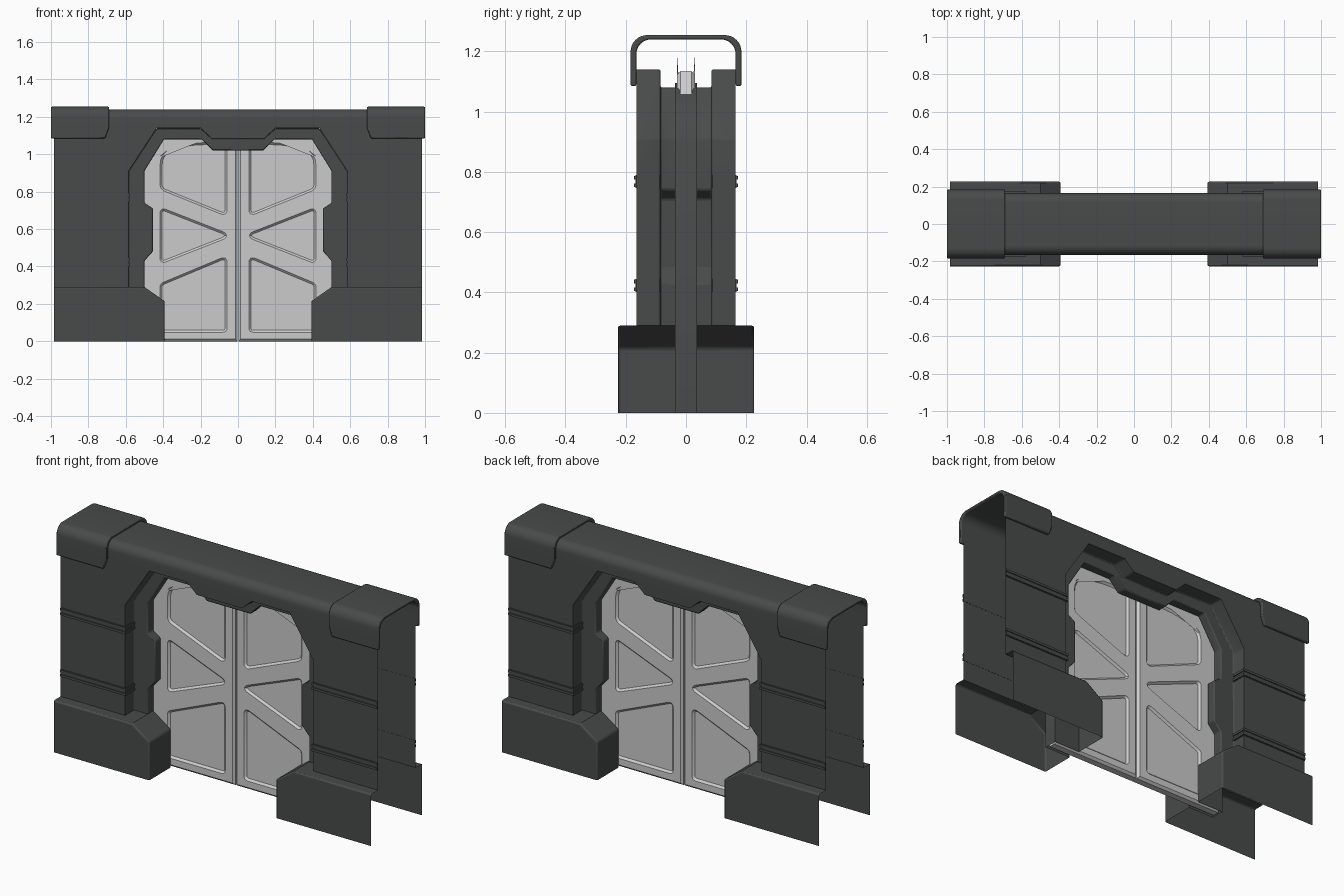
import bpy, bmesh
from math import sin, cos, pi, radians
from mathutils import Vector, Matrix

if "Cube" in bpy.data.objects:
    bpy.data.objects.remove(bpy.data.objects["Cube"])

dark = bpy.data.materials.new("dark_metal")
dark.diffuse_color = (0.065, 0.07, 0.068, 1)
dark.use_nodes = True
dark.node_tree.nodes["Principled BSDF"].inputs["Base Color"].default_value = dark.diffuse_color


def make(name, faces, axes="XY", bevel=0, mat=dark, segments=2):
    """Mesh from a list of point loops, mirrored on the given axes."""
    bm = bmesh.new()
    for f in faces:
        bm.faces.new([bm.verts.new(p) for p in f])
    bmesh.ops.remove_doubles(bm, verts=bm.verts, dist=0.0005)
    bmesh.ops.recalc_face_normals(bm, faces=bm.faces)
    return finish(name, bm, axes, bevel, mat, segments)


def finish(name, bm, axes, bevel=0, mat=dark, segments=2):
    me = bpy.data.meshes.new(name)
    bm.to_mesh(me)
    bm.free()
    ob = bpy.data.objects.new(name, me)
    bpy.context.collection.objects.link(ob)
    if mat:
        me.materials.append(mat)
    m = ob.modifiers.new("mirror", 'MIRROR')
    m.use_axis = ("X" in axes, "Y" in axes, False)
    m.merge_threshold = 0.0005
    if bevel:
        b = ob.modifiers.new("bevel", 'BEVEL')
        b.width, b.segments, b.limit_method = bevel, segments, 'ANGLE'
    bpy.context.view_layer.objects.active = ob
    ob.select_set(True)
    bpy.ops.object.shade_smooth_by_angle(angle=radians(35))
    ob.select_set(False)
    return ob


def at(path, y):
    return [(x, y, z) for x, z in path]


def strip(a, b):
    """Quads between two loops with equal point counts."""
    return [[a[i], a[i + 1], b[i + 1], b[i]] for i in range(len(a) - 1)]


def boxes(name, ranges, bevel=0):
    bm = bmesh.new()
    for lo, hi in ranges:
        lo, hi = Vector(lo), Vector(hi)
        s = hi - lo
        bmesh.ops.create_cube(bm, size=1, matrix=Matrix.Translation((lo + hi) / 2) @ Matrix.Diagonal((*s, 1)))
    return finish(name, bm, "XY", bevel)


def arch(half, top, r, bottom):
    """Half of a rounded roof section as (y, z) points."""
    arc = [(-(half - r) - r * cos(t * pi / 16), top - r + r * sin(t * pi / 16)) for t in range(9)]
    return [(-half, bottom), (-half, 1.14)] + arc + [(0, top)]


# Half outlines of the doorway (x, z)
inner = [(.5, .29), (.5, .43), (.455, .48), (.455, .71), (.5, .74), (.5, .91),
         (.395, 1.08), (.195, 1.08), (.135, 1.02), (0, 1.02)]
outer = [(.585, .29), (.585, .43), (.585, .48), (.585, .71), (.585, .74), (.585, .91),
         (.435, 1.14), (.2, 1.14), (.14, 1.085), (0, 1.085)]
base_edge = [(.393, 0), (.393, .215), (.5, .29)]
channel = [(.55, 0), (.55, .9), (.51, .99), (.43, 1.075), (.38, 1.095), (0, 1.095)]

# Outer wall shell with rounded roof
wall = at(outer + [(0, 1.14), (.985, 1.14), (.985, .29)], -.165)
roof = arch(.165, 1.24, .05, 1.14)[1:]
make("wall_shell", [wall] + strip([(0, y, z) for y, z in roof], [(.985, y, z) for y, z in roof]))

# Stepped door frame
make("door_frame", strip(at(outer, -.165), at(outer, -.085))
     + strip(at(outer, -.085), at(inner, -.085))
     + strip(at(inner, -.085), at(inner, -.037)), bevel=.006)

# Channel that holds the sliding door
make("door_channel", [at(base_edge + inner[1:] + channel[::-1], -.037)]
     + strip(at(channel, -.037), at(channel, 0)))

# Base blocks
front = base_edge + [(.985, .29), (.985, 0)]
make("base_block", [at(front, -.226)]
     + strip(at(base_edge, -.226), at(base_edge, -.037))
     + [[(.5, -.226, .29), (.985, -.226, .29), (.985, -.165, .29), (.585, -.165, .29),
         (.585, -.085, .29), (.5, -.085, .29), (.5, -.037, .29)][:6]], bevel=.008)

# Raised double bands wrapping onto the jamb
bands = []
for z in (.423, .768):
    for z0, z1, d in ((z - .021, z + .021, .003), (z - .019, z - .006, .008), (z + .006, z + .019, .008)):
        bands.append(((.585 - d, -.165 - d, z0), (.985, -.164, z1)))
        bands.append(((.585 - d, -.165, z0), (.586, -.088, z1)))
boxes("wall_band", bands)

# Corner caps over the roof ends
o, i = arch(.184, 1.254, .055, 1.085), arch(.165, 1.24, .05, 1.085)
edge = lambda p: .69 + .02 * max(0, (1.14 - p[1]) / .055)
oa, ob_ = [(edge(p), *p) for p in o], [(1, *p) for p in o]
ia, ib = [(edge(p), *p) for p in i], [(1, *p) for p in i]
make("roof_cap", strip(oa, ob_) + strip(ia, ib) + strip(oa, ia) + strip(ob_, ib)
     + [[oa[0], ob_[0], ib[0], ia[0]]], bevel=.005)


def rounded(pts):
    """Round polygon corners given as (x, z, radius distance)."""
    out = []
    for k, (x, z, r) in enumerate(pts):
        p, a, b = Vector((x, z)), Vector(pts[k - 1][:2]), Vector(pts[(k + 1) % len(pts)][:2])
        s, e = p + (a - p).normalized() * r, p + (b - p).normalized() * r
        for t in (0, .25, .5, .75, 1):
            out.append(s * (1 - t) ** 2 + p * 2 * t * (1 - t) + e * t * t)
    return out


# Door leaf: face frame with recessed panels
leaf = [(.002, 0), (.54, 0), (.54, .9), (.4, 1.135), (.002, 1.135)]
panels = [
    [(.07, .685, .02), (.405, .82, .02), (.405, 1.0, .06), (.28, 1.05, .1), (.07, 1.05, .02)],
    [(.06, .565, .03), (.405, .43, .015), (.405, .70, .015)],
    [(.07, .06, .012), (.405, .06, .012), (.405, .30, .012), (.07, .44, .02)],
]
cu = bpy.data.curves.new("leaf_curve", 'CURVE')
cu.dimensions, cu.fill_mode = '2D', 'BOTH'
cu.extrude, cu.bevel_depth, cu.offset, cu.bevel_resolution = .018, .012, -.012, 0
for loop in [leaf] + [rounded(p) for p in panels]:
    sp = cu.splines.new('POLY')
    sp.points.add(len(loop) - 1)
    for pt, (x, z) in zip(sp.points, loop):
        pt.co = (x, z, 0, 1)
    sp.use_cyclic_u = True
tmp = bpy.data.objects.new("leaf_curve", cu)
bpy.context.collection.objects.link(tmp)
me = bpy.data.meshes.new_from_object(tmp.evaluated_get(bpy.context.evaluated_depsgraph_get()))
bm = bmesh.new()
bm.from_mesh(me)
bpy.data.objects.remove(tmp)
bmesh.ops.transform(bm, matrix=Matrix.Rotation(pi / 2, 4, 'X'), verts=bm.verts)
bmesh.ops.remove_doubles(bm, verts=bm.verts, dist=.0001)
finish("door_leaf", bm, "X", mat=None)

# Recessed panel sheets behind the frame
make("door_panel", [at([(.04, .03), (.45, .03), (.45, .95), (.36, 1.09), (.04, 1.09)], -.019)], "XY", mat=None)
